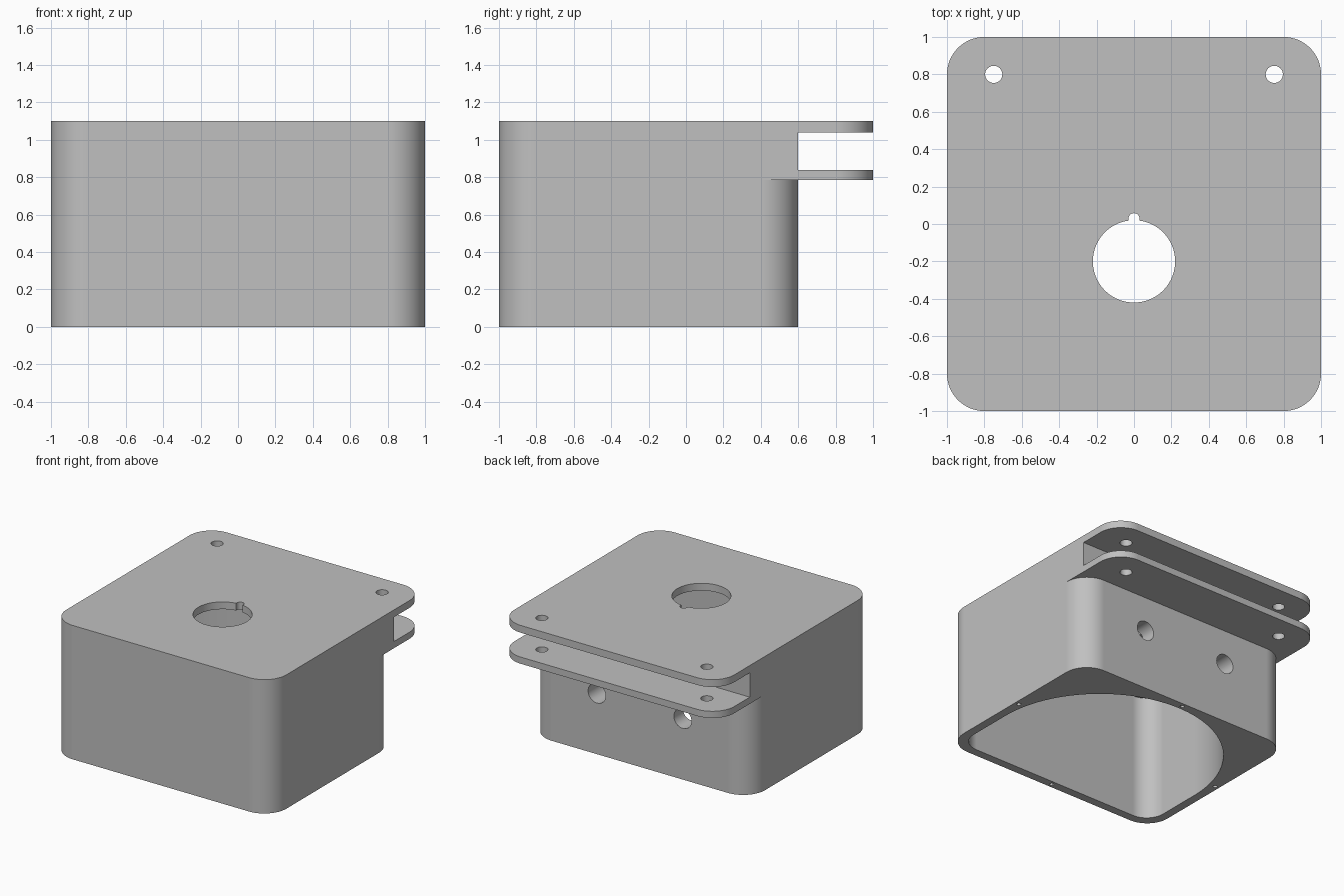
import bpy, bmesh, math

old = bpy.data.objects.get("Cube")
if old:
    bpy.data.objects.remove(old, do_unlink=True)

grey = bpy.data.materials.new("plain_grey")
grey.use_nodes = True
grey.diffuse_color = (0.53, 0.53, 0.53, 1)
grey.node_tree.nodes["Principled BSDF"].inputs["Base Color"].default_value = (0.53, 0.53, 0.53, 1)


def arc(cx, cy, r, start, end, steps=16):
    """Points along an arc, angles in degrees."""
    angles = [math.radians(start + (end - start) * i / steps) for i in range(steps + 1)]
    return [(cx + r * math.cos(a), cy + r * math.sin(a)) for a in angles]


def circle(cx, cy, r, steps=32):
    return arc(cx, cy, r, 0, 360, steps)[:-1]


def prism(name, outline, low, high, along_y=False):
    """Extrude an outline along z, or an (x, z) outline along y."""
    bm = bmesh.new()
    if along_y:
        verts = [bm.verts.new((x, low, z)) for x, z in outline]
        move = (0, high - low, 0)
    else:
        verts = [bm.verts.new((x, y, low)) for x, y in outline]
        move = (0, 0, high - low)
    face = bm.faces.new(verts)
    result = bmesh.ops.extrude_face_region(bm, geom=[face])
    top = [v for v in result["geom"] if isinstance(v, bmesh.types.BMVert)]
    bmesh.ops.translate(bm, verts=top, vec=move)
    bmesh.ops.recalc_face_normals(bm, faces=bm.faces)
    mesh = bpy.data.meshes.new(name)
    bm.to_mesh(mesh)
    bm.free()
    mesh.materials.append(grey)
    obj = bpy.data.objects.new(name, mesh)
    bpy.context.collection.objects.link(obj)
    return obj


def cut(target, *shape, **options):
    """Subtract a prism from the target."""
    cutter = prism("cutter", *shape, **options)
    cutter.hide_render = True
    mod = target.modifiers.new("cut", "BOOLEAN")
    mod.operation = "DIFFERENCE"
    mod.solver = "EXACT"
    mod.object = cutter
    bpy.context.view_layer.objects.active = target
    bpy.ops.object.modifier_apply(modifier=mod.name)
    bpy.data.objects.remove(cutter, do_unlink=True)


# Full block with rounded corners
block = (arc(0.8, 0.8, 0.2, 0, 90) + arc(-0.8, 0.8, 0.2, 90, 180)
         + arc(-0.8, -0.8, 0.2, 180, 270) + arc(0.8, -0.8, 0.2, 270, 360))
housing = prism("housing", block, 0, 1.1)

# Step under the rear plates, leaving rounded rear corners on the body
step = ([(1.1, 0.4)] + arc(0.8, 0.4, 0.2, 0, 90) + arc(-0.8, 0.4, 0.2, 90, 180)
        + [(-1.1, 0.4), (-1.1, 1.1), (1.1, 1.1)])
cut(housing, step, -0.1, 0.785)

# Slot between the two rear plates
cut(housing, [(-1.1, 0.6), (1.1, 0.6), (1.1, 1.1), (-1.1, 1.1)], 0.84, 1.04)

# Cavity open at the bottom: square front corners, round back
cavity = (arc(0, -0.4, 0.93, 0, 180, 56) + arc(-0.77, -0.77, 0.16, 180, 270)
          + arc(0.77, -0.77, 0.16, 270, 360))
cut(housing, cavity, -0.1, 1.04)

# Large top opening with a small round key notch
half = math.degrees(math.asin(0.03 / 0.22))
opening = arc(0, -0.2, 0.22, 90 + half, 450 - half, 64) + arc(0, 0.028, 0.03, 0, 180, 12)
cut(housing, opening, 0.9, 1.2)

# Bolt holes through both plates, and round ports in the rear wall
for side in (-1, 1):
    cut(housing, circle(side * 0.75, 0.8, 0.046), 0.7, 1.2)
    cut(housing, circle(side * 0.39, 0.5, 0.08), 0.2, 0.7, along_y=True)

# Small screw holes in the bottom rim
for x, y in ((0, 0.565), (0, -0.965), (0.965, -0.2), (-0.965, -0.2)):
    cut(housing, circle(x, y, 0.017, 12), -0.1, 0.2)

# Smooth curved walls, sharp edges
bpy.ops.object.select_all(action="DESELECT")
housing.select_set(True)
bpy.context.view_layer.objects.active = housing
bpy.ops.object.shade_smooth_by_angle(angle=math.radians(30))
weighted = housing.modifiers.new("even_shading", "WEIGHTED_NORMAL")
weighted.keep_sharp = True
